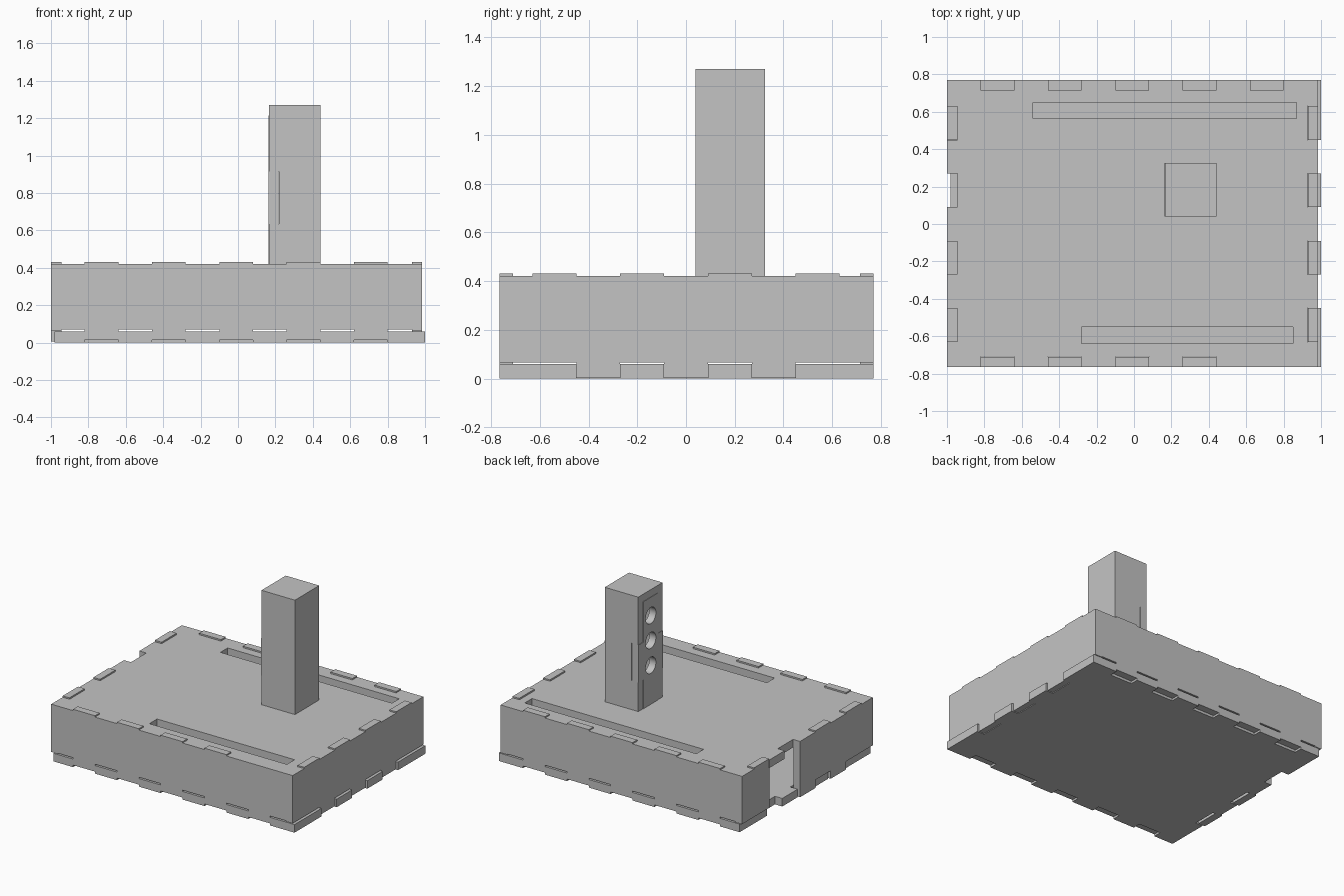
import bpy, bmesh, math
from mathutils import Vector

old = bpy.data.objects.get("Cube")
if old:
    bpy.data.objects.remove(old, do_unlink=True)

grey = bpy.data.materials.new("plain_grey")
grey.use_nodes = True
grey.diffuse_color = (0.55, 0.55, 0.55, 1)
grey.node_tree.nodes["Principled BSDF"].inputs["Base Color"].default_value = (0.55, 0.55, 0.55, 1)

T = 0.055  # sheet thickness


def outline(u0, u1, v0, v1, low=(), right=(), high=(), left=(), d=T, dv=None):
    """Rectangle with fingers on each side: d > 0 cuts notches, d < 0 adds tabs."""
    dl, dh = dv or (d, d)
    pts = [(u0, v0)]
    for a, b in low:
        pts += [(a, v0), (a, v0 + dl), (b, v0 + dl), (b, v0)]
    pts.append((u1, v0))
    for a, b in right:
        pts += [(u1, a), (u1 - d, a), (u1 - d, b), (u1, b)]
    pts.append((u1, v1))
    for a, b in reversed(high):
        pts += [(b, v1), (b, v1 - dh), (a, v1 - dh), (a, v1)]
    pts.append((u0, v1))
    for a, b in reversed(left):
        pts += [(u0, b), (u0 + d, b), (u0 + d, a), (u0, a)]
    return pts


def rect(u0, u1, v0, v1):
    return [(u0, v0), (u1, v0), (u1, v1), (u0, v1)]


def circle(u, v, r, n=32):
    return [(u + r * math.cos(i * math.tau / n), v + r * math.sin(i * math.tau / n)) for i in range(n)]


def panel(name, axis, start, thick, loops):
    """Sheet cut from an outline and its holes, lying across the given axis."""
    place = {"x": lambda u, v: (start, u, v),
             "y": lambda u, v: (u, start, v),
             "z": lambda u, v: (u, v, start)}[axis]
    bm = bmesh.new()
    edges = []
    for pts in loops:
        vs = [bm.verts.new(place(*p)) for p in pts]
        edges += [bm.edges.new((vs[i - 1], vs[i])) for i in range(len(vs))]
    bmesh.ops.triangle_fill(bm, use_beauty=True, use_dissolve=False, edges=edges)
    out = bmesh.ops.extrude_face_region(bm, geom=bm.faces[:])
    shift = Vector([thick if a == axis else 0 for a in "xyz"])
    bmesh.ops.translate(bm, vec=shift, verts=[g for g in out["geom"] if isinstance(g, bmesh.types.BMVert)])
    bmesh.ops.recalc_face_normals(bm, faces=bm.faces[:])
    me = bpy.data.meshes.new(name)
    bm.to_mesh(me)
    bm.free()
    me.materials.append(grey)
    ob = bpy.data.objects.new(name, me)
    bpy.context.collection.objects.link(ob)
    return ob


def fingers(first, count, step=0.36, width=0.18):
    return [(first + i * step, first + i * step + width) for i in range(count)]


long_tabs = fingers(-0.82, 5)       # along x
side_top = fingers(-0.63, 4)        # along y, upper edge
side_low = fingers(-0.45, 3)        # along y, lower edge
corner = [(0.13, 0.31)]             # along z at the box corners

# Box floor and lid
panel("floor_plate", "z", 0, 0.06, [
    outline(-0.98, 1.0, -0.765, 0.77, long_tabs, side_low, long_tabs, side_low, d=0.06)])
panel("lid_plate", "z", 0.36, 0.06, [
    outline(-1.0, 0.985, -0.765, 0.77, long_tabs[:4], side_top, long_tabs, side_top, d=0.057),
    rect(-0.28, 0.85, -0.64, -0.55),
    rect(-0.54, 0.87, 0.565, 0.65)])

# Front and back walls with tabs on all edges
for name, y, top in (("front_wall", -0.765, long_tabs[:4]), ("back_wall", 0.715, long_tabs)):
    panel(name, "y", y, T, [
        outline(-0.945, 0.93, 0.07, 0.36, long_tabs, corner, top, corner, d=-T, dv=(-0.055, -0.07))])


# Side walls, notched at the corners for the front and back walls
def side_wall(name, x, y0, y1, front=True, back=True):
    inside = lambda tabs: [t for t in tabs if t[0] > y0 - 0.01 and t[1] < y1 + 0.01]
    # tabs that meet the end of a cut wall stop just short of it
    trim = lambda tabs: [(max(a, y0 + 0.002), min(b, y1 - 0.002)) for a, b in inside(tabs)]
    pts = outline(y0, y1, 0.065, 0.36, low=trim(side_low), high=trim(side_top), dv=(-0.06, -0.07),
                  right=corner if back else (), left=corner if front else ())
    panel(name, "x", x, T, [pts])


side_wall("left_wall", 0.93, -0.765, 0.77)
side_wall("right_wall_long", -1.0, -0.765, 0.09, back=False)
side_wall("right_wall_short", -1.0, 0.45, 0.77, front=False)

# Hollow tower: notched front and back, tabbed sides, three round holes
joint = [(0.635, 0.915)]
for name, y in (("tower_front", 0.04), ("tower_back", 0.27)):
    panel(name, "y", y, T, [outline(0.165, 0.44, 0.42, 1.215, right=joint, left=joint)])
tower_side = outline(0.095, 0.27, 0.42, 1.215, right=joint, left=joint, d=-T)
panel("tower_left", "x", 0.385, T, [tower_side])
lamp = panel("tower_right", "x", 0.162, T, [tower_side] + [circle(0.182, z, 0.06) for z in (0.71, 0.895, 1.08)])
panel("tower_cap", "z", 1.215, T, [rect(0.165, 0.44, 0.04, 0.325)])

# Smooth the round holes only
bpy.ops.object.select_all(action="DESELECT")
lamp.select_set(True)
bpy.context.view_layer.objects.active = lamp
bpy.ops.object.shade_smooth_by_angle(angle=math.radians(30))
